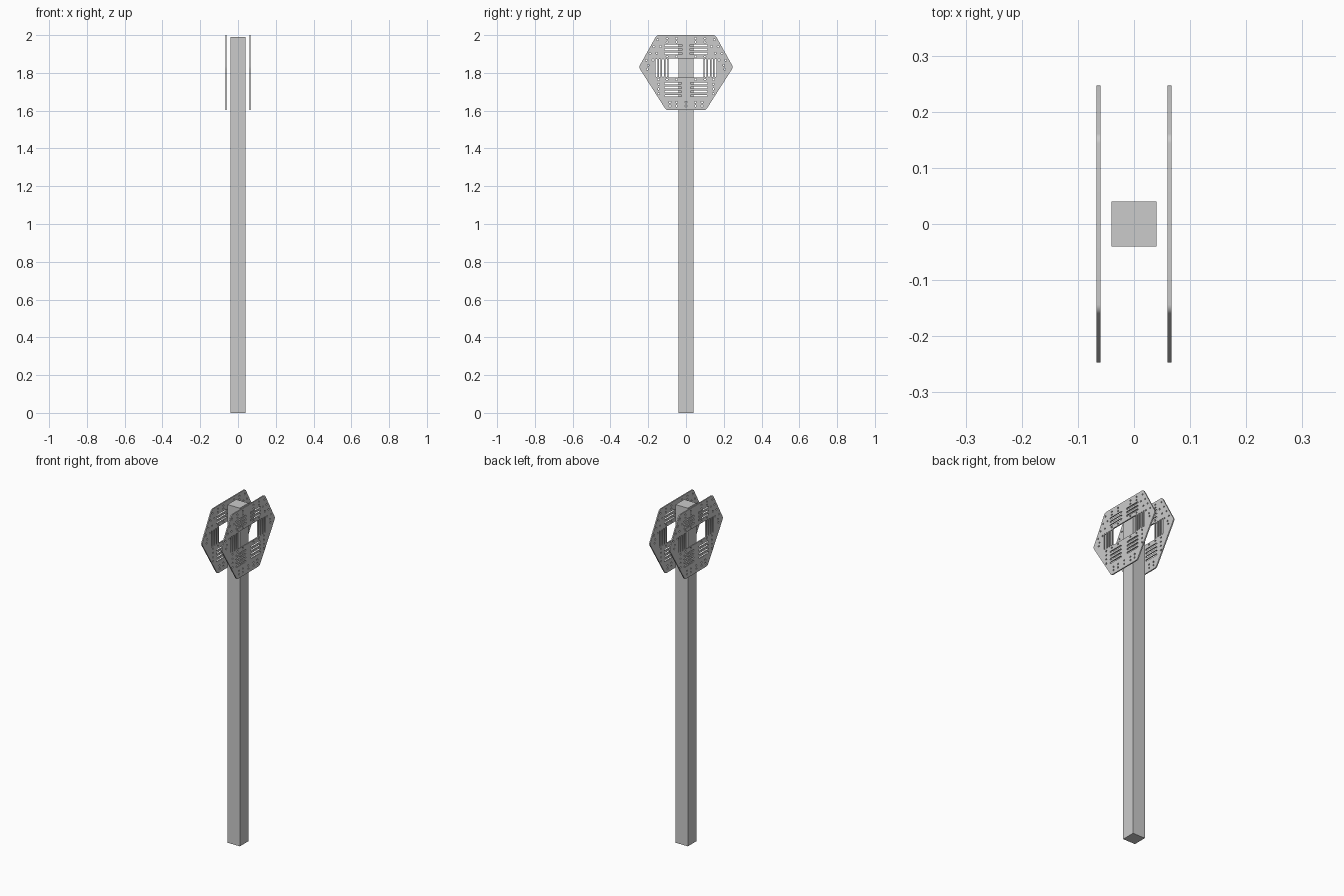
import bpy
import math
from mathutils import Vector, Matrix

cube = bpy.data.objects.get("Cube")
if cube:
    bpy.data.objects.remove(cube, do_unlink=True)

grey = bpy.data.materials.new("plain grey")
grey.use_nodes = True
colour = (0.6, 0.6, 0.6, 1)
grey.diffuse_color = colour
grey.node_tree.nodes["Principled BSDF"].inputs["Base Color"].default_value = colour


def rounded(corners, radius, steps=6):
    """Polygon with each corner replaced by a tangent arc."""
    pts = [Vector(c) for c in corners]
    out = []
    for i, p in enumerate(pts):
        a = (pts[i - 1] - p).normalized()
        b = (pts[(i + 1) % len(pts)] - p).normalized()
        half = a.angle(b) / 2
        centre = p + (a + b).normalized() * radius / math.sin(half)
        start = p + a * radius / math.tan(half) - centre
        turn = math.pi - 2 * half
        for s in range(steps + 1):
            t = turn * s / steps
            out.append(centre + Matrix.Rotation(t, 2) @ start)
    return out


def box(y, z, w, h, radius):
    w, h = w / 2, h / 2
    return rounded([(y - w, z - h), (y + w, z - h), (y + w, z + h), (y - w, z + h)], radius, 3)


def circle(y, z, r, n=10):
    return [Vector((y + r * math.cos(i * math.tau / n), z + r * math.sin(i * math.tau / n)))
            for i in range(n)]


# Plate outline and large window
loops = [
    rounded([(-0.105, 1.603), (0.105, 1.603), (0.25, 1.83), (0.155, 2.0), (-0.155, 2.0), (-0.25, 1.83)], 0.02),
    box(0, 1.826, 0.186, 0.1, 0.003),
]

# Slot banks around the window, mirrored left and right
for side in (-1, 1):
    for i in range(4):
        loops.append(box(side * (0.104 + 0.0175 * i), 1.826, 0.0095, 0.096, 0.0045))
        loops.append(box(side * 0.068, 1.744 - 0.0215 * i, 0.09, 0.0095, 0.0045))
    for i in range(3):
        loops.append(box(side * 0.066, 1.945 - 0.021 * i, 0.095, 0.0095, 0.0045))

# Bolt holes, given for one half
holes = [(0.05, 1.982), (0.1, 1.982), (0.05, 1.963), (0.1, 1.963),
         (0.05, 1.887), (0.1, 1.887), (0.05, 1.765), (0.1, 1.765),
         (0.05, 1.645), (0.05, 1.625), (0.085, 1.645), (0.085, 1.625)]
holes += [(0.145, 1.765 - 0.025 * i) for i in range(4)]       # lower columns
holes += [(0.15 + 0.02 * i, 1.975 - 0.036 * i) for i in range(4)]   # upper slopes
holes += [(0.135 + 0.02 * i, 1.94 - 0.036 * i) for i in range(3)]
holes += [(0.2, 1.84), (0.205, 1.82)]
for y, z in holes:
    loops += [circle(y, z, 0.005), circle(-y, z, 0.005)]
loops += [circle(0, 1.645, 0.005), circle(0, 1.625, 0.005)]


def make_plate(name, x):
    curve = bpy.data.curves.new(name, "CURVE")
    curve.dimensions = "2D"
    curve.fill_mode = "BOTH"
    curve.extrude = 0.0035
    for loop in loops:
        spline = curve.splines.new("POLY")
        spline.points.add(len(loop) - 1)
        for point, p in zip(spline.points, loop):
            point.co = (p.x, p.y, 0, 1)
        spline.use_cyclic_u = True
    obj = bpy.data.objects.new(name, curve)
    bpy.context.collection.objects.link(obj)
    bpy.ops.object.select_all(action="DESELECT")
    obj.select_set(True)
    bpy.context.view_layer.objects.active = obj
    bpy.ops.object.convert(target="MESH")
    obj = bpy.context.object
    obj.name = name
    # Stand the flat sheet upright, facing sideways
    obj.data.transform(Matrix.Translation((x, 0, 0)) @ Matrix(
        ((0, 0, 1, 0), (1, 0, 0, 0), (0, 1, 0, 0), (0, 0, 0, 1))))
    obj.data.materials.clear()
    obj.data.materials.append(grey)
    bpy.ops.object.shade_smooth_by_angle(angle=math.radians(30))


make_plate("left_plate", 0.0635)
make_plate("right_plate", -0.0635)

# Square post
bpy.ops.mesh.primitive_cube_add(size=1, location=(0, 0, 0.995))
post = bpy.context.object
post.name = "post"
post.data.transform(Matrix.Diagonal((0.08, 0.08, 1.99, 1)))
post.data.materials.append(grey)
